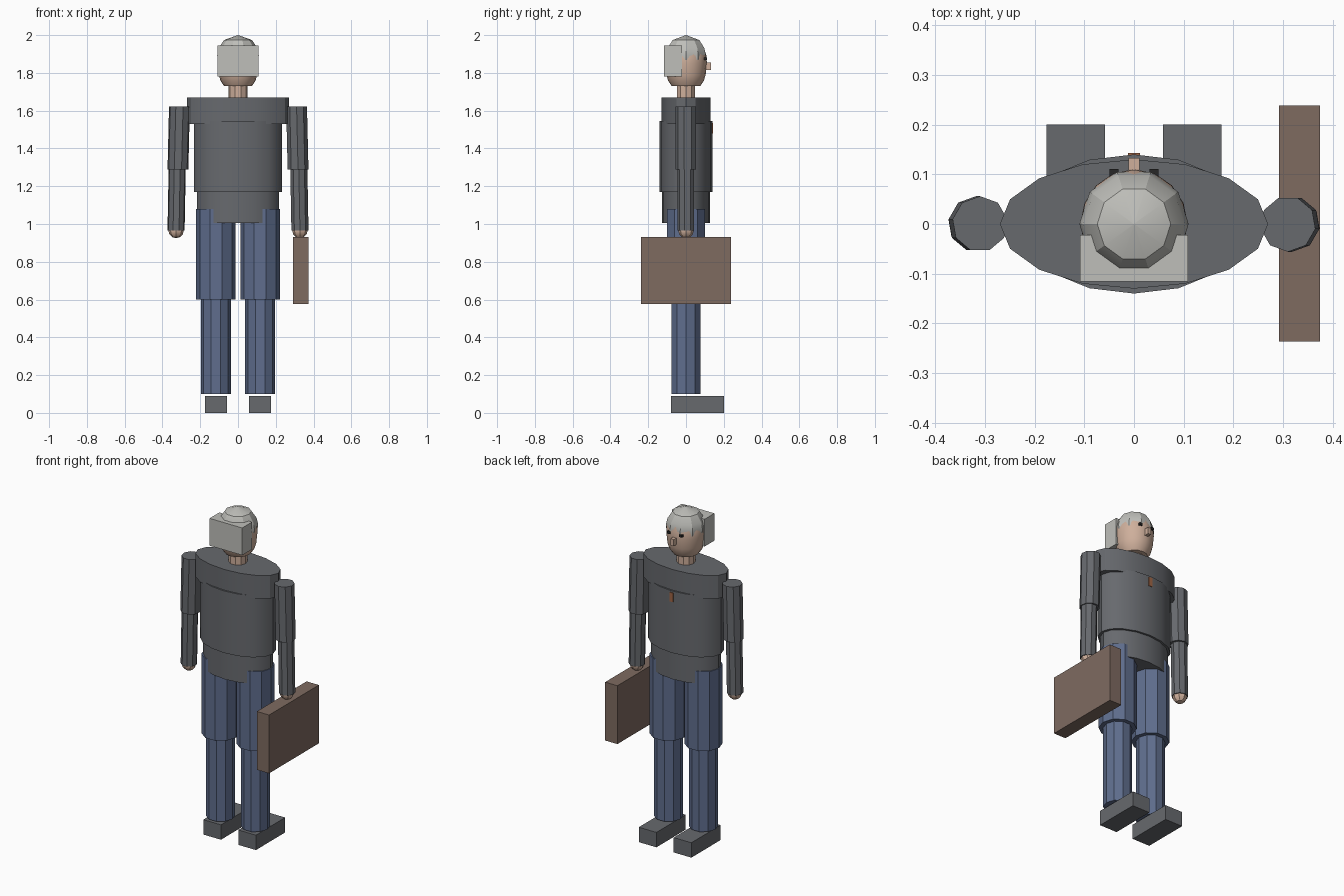
import bpy, bmesh, math
from mathutils import Vector, Matrix

cube = bpy.data.objects.get("Cube")
if cube:
    bpy.data.objects.remove(cube, do_unlink=True)


def material(name, r, g, b):
    m = bpy.data.materials.new(name)
    m.use_nodes = True
    m.diffuse_color = (r, g, b, 1)
    m.node_tree.nodes["Principled BSDF"].inputs["Base Color"].default_value = (r, g, b, 1)
    return m


SUIT = material("charcoal cloth", .135, .142, .155)
DENIM = material("blue cloth", .115, .155, .27)
SKIN = material("skin", .62, .43, .33)
HAIR = material("grey hair", .52, .52, .49)
LEATHER = material("brown leather", .21, .145, .118)
DARK = material("dark eyes", .02, .02, .02)
ORANGE = material("rust pin", .35, .13, .06)


def finish(name, bm, mat):
    bmesh.ops.recalc_face_normals(bm, faces=bm.faces)
    me = bpy.data.meshes.new(name)
    bm.to_mesh(me)
    bm.free()
    me.materials.append(mat)
    ob = bpy.data.objects.new(name, me)
    bpy.context.collection.objects.link(ob)
    bpy.ops.object.select_all(action='DESELECT')
    ob.select_set(True)
    bpy.context.view_layer.objects.active = ob
    bpy.ops.object.shade_smooth_by_angle(angle=math.radians(30))
    return ob


def box(name, lo, hi, mat):
    lo, hi = Vector(lo), Vector(hi)
    bm = bmesh.new()
    bmesh.ops.create_cube(bm, size=1)
    bmesh.ops.scale(bm, vec=hi - lo, verts=bm.verts)
    bmesh.ops.translate(bm, vec=(lo + hi) / 2, verts=bm.verts)
    return finish(name, bm, mat)


def lathe(name, profile, sides, mat, centre=(0, 0), squash=1, turn=0, cap_bottom=True):
    """Stack of polygon rings (radius, z, optional x shift) around a vertical axis."""
    bm = bmesh.new()
    rings = []
    for r, z, *shift in profile:
        cx = centre[0] + (shift[0] if shift else 0)
        rings.append([bm.verts.new((cx + r * math.cos(a), centre[1] + r * squash * math.sin(a), z))
                      for a in (turn + math.tau * i / sides for i in range(sides))])
    for low, high in zip(rings, rings[1:]):
        for i in range(sides):
            j = (i + 1) % sides
            bm.faces.new((low[i], low[j], high[j], high[i]))
    bm.faces.new(rings[-1])
    if cap_bottom:
        bm.faces.new(rings[0][::-1])
    return finish(name, bm, mat)


# Torso: three overlapping elliptical blocks
lathe("waist", [(.218, 1.005), (.218, 1.2)], 16, SUIT, squash=.128 / .218)
lathe("chest", [(.233, 1.17), (.233, 1.545)], 16, SUIT, squash=.14 / .233)
lathe("shoulders", [(.27, 1.53), (.27, 1.67)], 16, SUIT, squash=.13 / .27)
box("chest_pin", (-.012, .134, 1.48), (.012, .143, 1.535), ORANGE)

# Limbs, one set per side
for side, s in (("left", 1), ("right", -1)):
    leg = (s * .117, 0)
    lathe(side + "_thigh", [(.105, .6), (.105, 1.08)], 10, DENIM, leg)
    lathe(side + "_shin", [(.08, .1), (.08, .6)], 10, DENIM, leg)
    box(side + "_shoe", (leg[0] - .059, -.08, 0), (leg[0] + .059, .2, .09), SUIT)
    turn = -s * math.pi / 2
    lathe(side + "_upper_arm", [(.056, 1.288, s * .318), (.056, 1.622, s * .31)], 9, SUIT, turn=turn)
    lathe(side + "_forearm", [(.046, .965, s * .328), (.046, 1.29, s * .322)], 9, SUIT, turn=turn)
    bm = bmesh.new()
    bmesh.ops.create_uvsphere(bm, u_segments=8, v_segments=6, radius=.041,
                              matrix=Matrix.Translation((s * .328, 0, .966)))
    finish(side + "_hand", bm, SKIN)
    box(side + "_eye", (s * .04 - .009, .09, 1.868), (s * .04 + .009, .111, 1.882), DARK)

# Briefcase in the left hand
box("briefcase", (.292, -.237, .577), (.374, .239, .93), LEATHER)

# Neck and head
lathe("neck", [(.051, 1.65), (.051, 1.76)], 10, SKIN)
lathe("head", [(.074, 1.73), (.092, 1.757), (.102, 1.79), (.108, 1.85), (.107, 1.89),
               (.094, 1.93), (.06, 1.96)], 16, SKIN, squash=1.02)
box("nose", (-.011, .09, 1.815), (.011, .133, 1.855), SKIN)

# Hair: faceted cap and a block at the back
lathe("hair_cap", [(.108, 1.868), (.11, 1.895), (.102, 1.932), (.074, 1.974), (.001, 2.0)],
      10, HAIR, cap_bottom=False)
box("hair_back", (-.109, -.116, 1.78), (.109, -.022, 1.945), HAIR)
